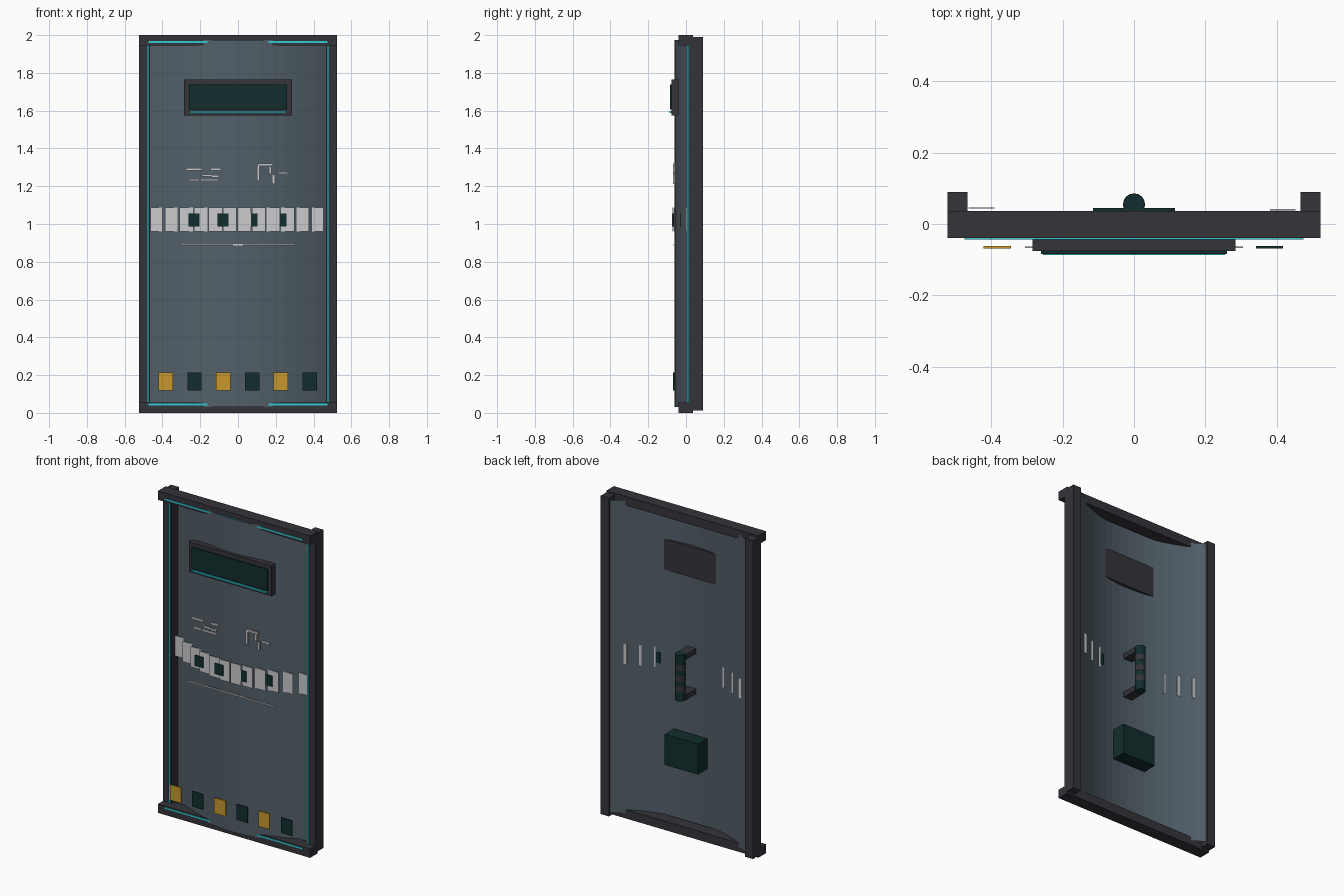
import bpy, bmesh
from mathutils import Matrix

default = bpy.data.objects.get("Cube")
if default:
    bpy.data.objects.remove(default)


def material(name, rgb):
    m = bpy.data.materials.new(name)
    m.use_nodes = True
    m.diffuse_color = (*rgb, 1)
    m.node_tree.nodes["Principled BSDF"].inputs["Base Color"].default_value = (*rgb, 1)
    return m


slate = material("slate", (0.085, 0.115, 0.14))
charcoal = material("charcoal", (0.035, 0.033, 0.042))
dark_green = material("dark_green", (0.006, 0.027, 0.026))
cyan = material("cyan", (0.03, 0.6, 0.66))
amber = material("amber", (0.58, 0.31, 0.025))
pale_grey = material("pale_grey", (0.6, 0.6, 0.62))


def finish(name, bm, mat):
    mesh = bpy.data.meshes.new(name)
    bm.to_mesh(mesh)
    bm.free()
    mesh.materials.append(mat)
    ob = bpy.data.objects.new(name, mesh)
    bpy.context.collection.objects.link(ob)
    return ob


def box(name, x, y, z, mat):
    """Box from (min, max) ranges."""
    bm = bmesh.new()
    size = [b - a for a, b in (x, y, z)]
    mid = [(a + b) / 2 for a, b in (x, y, z)]
    bmesh.ops.create_cube(bm, size=1, matrix=Matrix.Translation(mid) @ Matrix.Diagonal((*size, 1)))
    return finish(name, bm, mat)


def cylinder(name, y, z, radius, mat):
    bm = bmesh.new()
    bmesh.ops.create_cone(bm, cap_ends=True, segments=16, radius1=radius, radius2=radius,
                          depth=z[1] - z[0], matrix=Matrix.Translation((0, y, sum(z) / 2)))
    return finish(name, bm, mat)


def curve_y(x):
    """Depth of the bowed panel at x."""
    return -0.06 + 0.63 * x * x


# Bowed panel: a thin sheet swept up from a curved profile
bm = bmesh.new()
steps = 16
row = [bm.verts.new((x, curve_y(x), 0.03)) for x in (-0.475 + 0.95 * i / steps for i in range(steps + 1))]
edges = [bm.edges.new(pair) for pair in zip(row, row[1:])]
up = bmesh.ops.extrude_edge_only(bm, edges=edges)["geom"]
bmesh.ops.translate(bm, verts=[g for g in up if isinstance(g, bmesh.types.BMVert)], vec=(0, 0, 1.945))
bmesh.ops.recalc_face_normals(bm, faces=bm.faces)
if bm.faces[0].normal.y > 0:
    bmesh.ops.reverse_faces(bm, faces=bm.faces[:])
finish("panel", bm, slate)

# Frame bars, side rails and their light strips
for name, z, light in (("bottom", 0, 0.045), ("top", 1.945, 1.963)):
    box(name + "_bar", (-0.523, 0.523), (-0.039, 0.036), (z, z + 0.055), charcoal)
    box(name + "_light", (-0.475, 0.475), (-0.043, -0.038), (light - 0.005, light + 0.005), cyan)
for name, s in (("left", 1), ("right", -1)):
    box(name + "_rail", sorted((s * 0.467, s * 0.523)), (0.012, 0.09), (0.012, 1.99), charcoal)
    box(name + "_light", sorted((s * 0.471, s * 0.481)), (0.004, 0.014), (0.05, 1.955), cyan)

# Viewing window
box("window_frame", (-0.285, 0.285), (-0.076, -0.04), (1.575, 1.764), charcoal)
box("window_screen", (-0.26, 0.26), (-0.084, -0.07), (1.605, 1.738), dark_green)
box("window_light", (-0.255, 0.255), (-0.087, -0.075), (1.588, 1.597), cyan)

# Stepped band of flat plates, with dark squares over some joints
for k in range(12):
    x = -0.427 + 0.0767 * k
    y = curve_y(x)
    box(f"band_plate_{k}", (x - 0.036, x + 0.036), (y - 0.012, y - 0.008), (0.96, 1.087), pale_grey)
    if k in (3, 5, 7, 9):
        box(f"band_square_{k}", (x - 0.065, x - 0.007), (y - 0.016, y - 0.011), (0.988, 1.055), dark_green)

# Thin line under the band
box("thin_line", (-0.305, 0.305), (-0.067, -0.063), (0.885, 0.894), pale_grey)

# Raised scratch marks: x and z centre, length, upright or not
marks = [(-0.232, 1.29, 0.085, 0), (-0.118, 1.29, 0.055, 0), (-0.165, 1.257, 0.05, 0),
         (-0.12, 1.253, 0.04, 0), (-0.232, 1.233, 0.055, 0), (-0.15, 1.233, 0.1, 0),
         (0.107, 1.27, 0.085, 1), (0.145, 1.313, 0.08, 0), (0.17, 1.285, 0.04, 1),
         (0.188, 1.237, 0.05, 1), (0.238, 1.27, 0.055, 0)]
for i, (x, z, length, upright) in enumerate(marks):
    w, h = (0.007, length / 2) if upright else (length / 2, 0.006)
    box(f"mark_{i}", (x - w, x + w), (-0.069, -0.058), (z - h, z + h), pale_grey)

# Row of alternating tiles along the bottom
for k in range(6):
    x = -0.383 + 0.1525 * k
    box(f"tile_{k}", (x - 0.038, x + 0.038), (-0.068, -0.062), (0.118, 0.214), dark_green if k % 2 else amber)

# Rear handle: brackets, grip and bands
for name, z in (("lower", 0.85), ("upper", 1.1)):
    box(name + "_bracket", (-0.03, 0.03), (-0.055, 0.045), (z, z + 0.033), charcoal)
cylinder("grip", 0.055, (0.85, 1.136), 0.03, dark_green)
for i, z in enumerate((0.925, 0.992, 1.06)):
    cylinder(f"grip_band_{i}", 0.055, (z - 0.018, z + 0.018), 0.031, charcoal)

# Rear power box
box("rear_box", (-0.115, 0.115), (-0.045, 0.045), (0.41, 0.6), dark_green)
